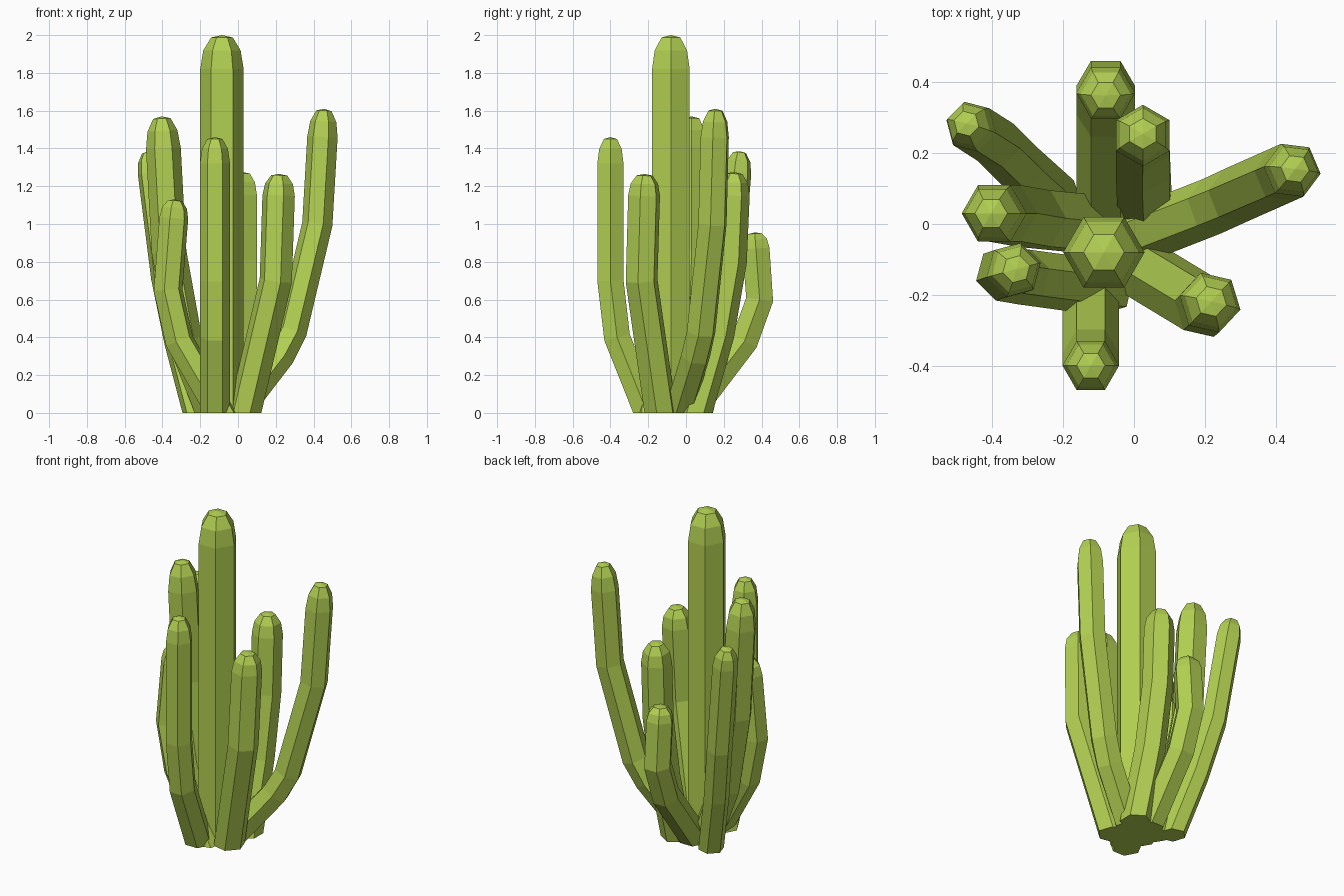
import bpy
import bmesh
from math import cos, sin, tau, radians
from mathutils import Vector

cube = bpy.data.objects.get("Cube")
if cube:
    bpy.data.objects.remove(cube)

SIDES = 6

green = bpy.data.materials.new("cactus_green")
green.use_nodes = True
colour = (0.45, 0.63, 0.085, 1)
green.diffuse_color = colour
green.node_tree.nodes["Principled BSDF"].inputs["Base Color"].default_value = colour


def ring_points(centre, tangent, radius, turn):
    """Six points around a centre, square to the stem direction."""
    ref = Vector((cos(turn), sin(turn), 0))
    u = (ref - tangent * ref.dot(tangent)).normalized()
    v = tangent.cross(u)
    angles = [tau * i / SIDES for i in range(SIDES)]
    return [centre + radius * (u * cos(a) + v * sin(a)) for a in angles]


def stem(name, radius, turn, top, *path):
    """Faceted column along a path from the ground, ending in a rounded cap."""
    turn = radians(turn)
    pts = [Vector(p) for p in path]
    dirs = [(b - a).normalized() for a, b in zip(pts, pts[1:])]
    rings = []
    for i, p in enumerate(pts):
        before = dirs[max(i - 1, 0)]
        after = dirs[i] if i < len(dirs) else before
        rings.append(ring_points(p, (before + after).normalized(), radius, turn))

    # Slide the foot along the stem so that it sits flat on the ground
    rings[0] = [q - dirs[0] * (q.z / dirs[0].z) for q in rings[0]]

    # Cap rings
    end, axis = pts[-1], dirs[-1]
    rise = (top - end.z) / axis.z
    for scale, height in ((0.86, 0.55), (0.5, 0.93)):
        rings.append(ring_points(end + axis * rise * height, axis, radius * scale, turn))

    bm = bmesh.new()
    loops = [[bm.verts.new(q) for q in ring] for ring in rings]
    apex = bm.verts.new(end + axis * rise)
    bm.faces.new(reversed(loops[0]))
    for i in range(SIDES):
        j = (i + 1) % SIDES
        for low, high in zip(loops, loops[1:]):
            bm.faces.new((low[i], low[j], high[j], high[i]))
        bm.faces.new((loops[-1][i], loops[-1][j], apex))
    bmesh.ops.recalc_face_normals(bm, faces=bm.faces)

    mesh = bpy.data.meshes.new(name)
    bm.to_mesh(mesh)
    bm.free()
    mesh.materials.append(green)
    bpy.context.collection.objects.link(bpy.data.objects.new(name, mesh))


# Tall central column
stem("main_stem", 0.115, 0, 2.0, (-0.085, -0.08, 0), (-0.085, -0.08, 1.82))

# Arms at the back
stem("back_arm", 0.083, 0, 0.955,
     (-0.08, 0.02, 0), (-0.08, 0.31, 0.38), (-0.08, 0.39, 0.6), (-0.08, 0.37, 0.87))
stem("back_left_arm", 0.087, 30, 1.275,
     (0.03, 0.05, 0), (0.025, 0.17, 0.42), (0.025, 0.235, 0.8), (0.025, 0.25, 1.15))
stem("back_right_arm", 0.073, -15, 1.385,
     (-0.22, 0.07, 0), (-0.32, 0.16, 0.38), (-0.39, 0.23, 0.72), (-0.46, 0.275, 1.27))

# Arms at the sides
stem("left_arm", 0.081, -7, 1.61,
     (-0.01, -0.04, 0), (0.22, 0.05, 0.3), (0.285, 0.08, 0.43),
     (0.42, 0.14, 1.0), (0.447, 0.152, 1.46))
stem("right_arm", 0.092, 0, 1.57,
     (-0.13, 0, 0), (-0.28, 0.015, 0.38), (-0.365, 0.03, 0.85), (-0.395, 0.03, 1.4))

# Arms at the front
stem("front_arm", 0.08, 0, 1.46,
     (-0.122, -0.205, 0), (-0.122, -0.365, 0.4), (-0.122, -0.4, 0.7), (-0.122, -0.4, 1.32))
stem("front_left_arm", 0.088, -13, 1.265,
     (0.035, -0.135, 0), (0.2, -0.235, 0.7), (0.215, -0.222, 1.15))
stem("front_right_arm", 0.079, 15, 1.13,
     (-0.09, -0.18, 0), (-0.31, -0.15, 0.38), (-0.37, -0.14, 0.65), (-0.34, -0.13, 1.03))
